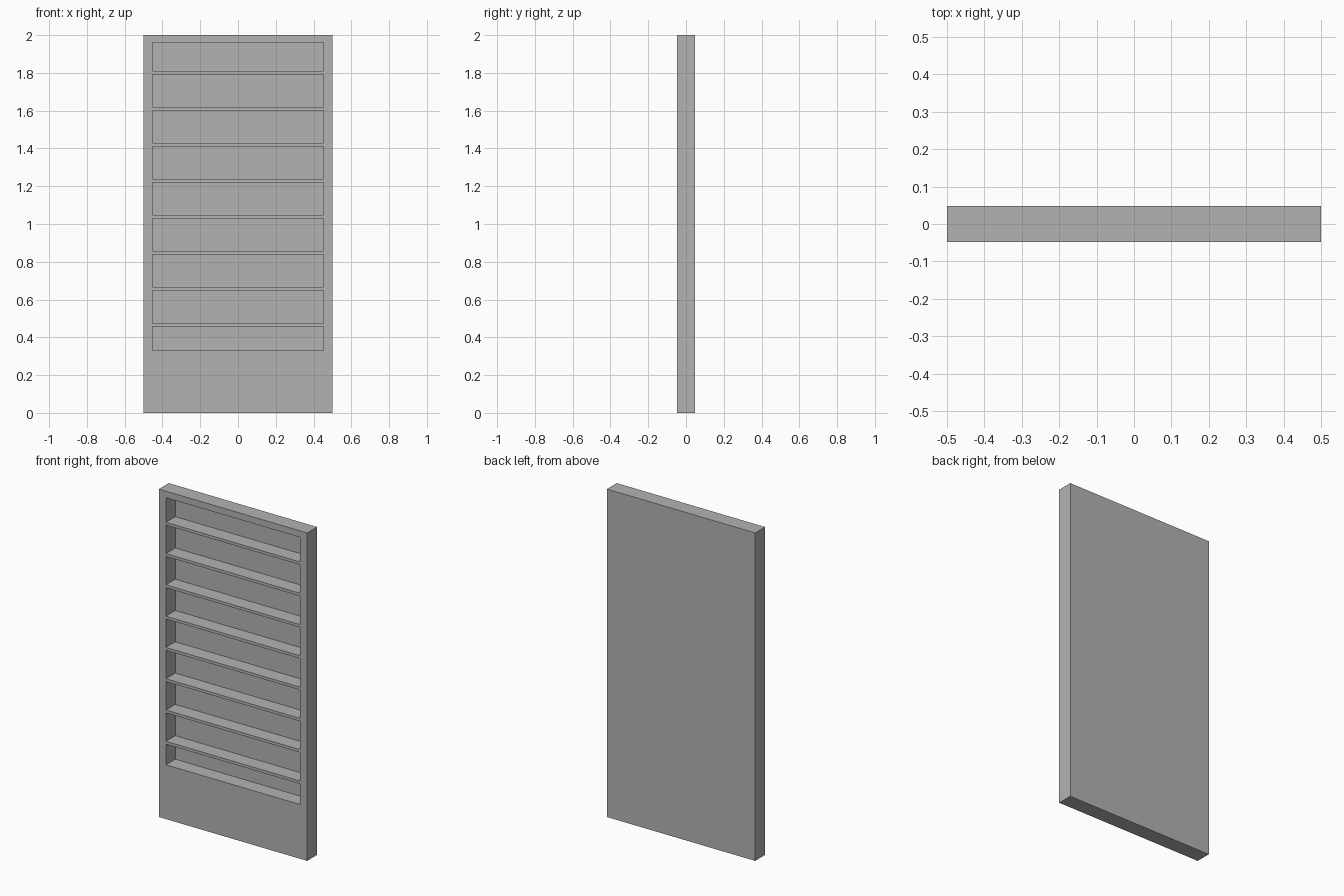
import bpy
import bmesh
from mathutils import Matrix, Vector

default_cube = bpy.data.objects.get("Cube")
if default_cube:
    bpy.data.objects.remove(default_cube, do_unlink=True)

WIDTH, DEPTH, HEIGHT = 1.0, 0.095, 2.0
OPENING_WIDTH = 0.906
BACK_THICKNESS = 0.005
SHELF_THICKNESS = 0.0175
SHELF_PITCH = 0.1908
OPENING_TOP, OPENING_BOTTOM = 1.96, 0.331
FIRST_SHELF_TOP = 1.81
SHELF_COUNT = 8


def add_box(bm, low, high):
    low, high = Vector(low), Vector(high)
    matrix = Matrix.Translation((low + high) / 2) @ Matrix.Diagonal((*(high - low), 1))
    bmesh.ops.create_cube(bm, size=1, matrix=matrix)


def make_object(name, boxes):
    bm = bmesh.new()
    for low, high in boxes:
        add_box(bm, low, high)
    mesh = bpy.data.meshes.new(name)
    bm.to_mesh(mesh)
    bm.free()
    obj = bpy.data.objects.new(name, mesh)
    bpy.context.scene.collection.objects.link(obj)
    return obj


# Plain grey finish
grey = bpy.data.materials.new("matte_grey")
grey.use_nodes = True
colour = (0.45, 0.45, 0.45, 1)
grey.diffuse_color = colour
grey.node_tree.nodes["Principled BSDF"].inputs["Base Color"].default_value = colour

# Solid upright body
body = make_object("shelf_rack", [((-WIDTH / 2, -DEPTH / 2, 0), (WIDTH / 2, DEPTH / 2, HEIGHT))])
body.data.materials.append(grey)

# Shelf compartments, open at the front and closed by a thin back
shelf_tops = [FIRST_SHELF_TOP - i * SHELF_PITCH for i in range(SHELF_COUNT)]
floors = shelf_tops + [OPENING_BOTTOM]
ceilings = [OPENING_TOP] + [z - SHELF_THICKNESS for z in shelf_tops]
half = OPENING_WIDTH / 2
back = DEPTH / 2 - BACK_THICKNESS
cutter = make_object("compartment_cutter", [
    ((-half, -DEPTH, floor), (half, back, ceiling))
    for floor, ceiling in zip(floors, ceilings)])
cutter.data.materials.append(grey)
cutter.hide_render = True

# Carve the compartments, then discard the cutter
carve = body.modifiers.new("compartments", 'BOOLEAN')
carve.operation = 'DIFFERENCE'
carve.solver = 'EXACT'
carve.object = cutter
bpy.context.view_layer.update()
carved = bpy.data.meshes.new_from_object(
    body.evaluated_get(bpy.context.evaluated_depsgraph_get()))
body.modifiers.clear()
body.data = carved
carved.name = "shelf_rack"
bpy.data.objects.remove(cutter, do_unlink=True)
